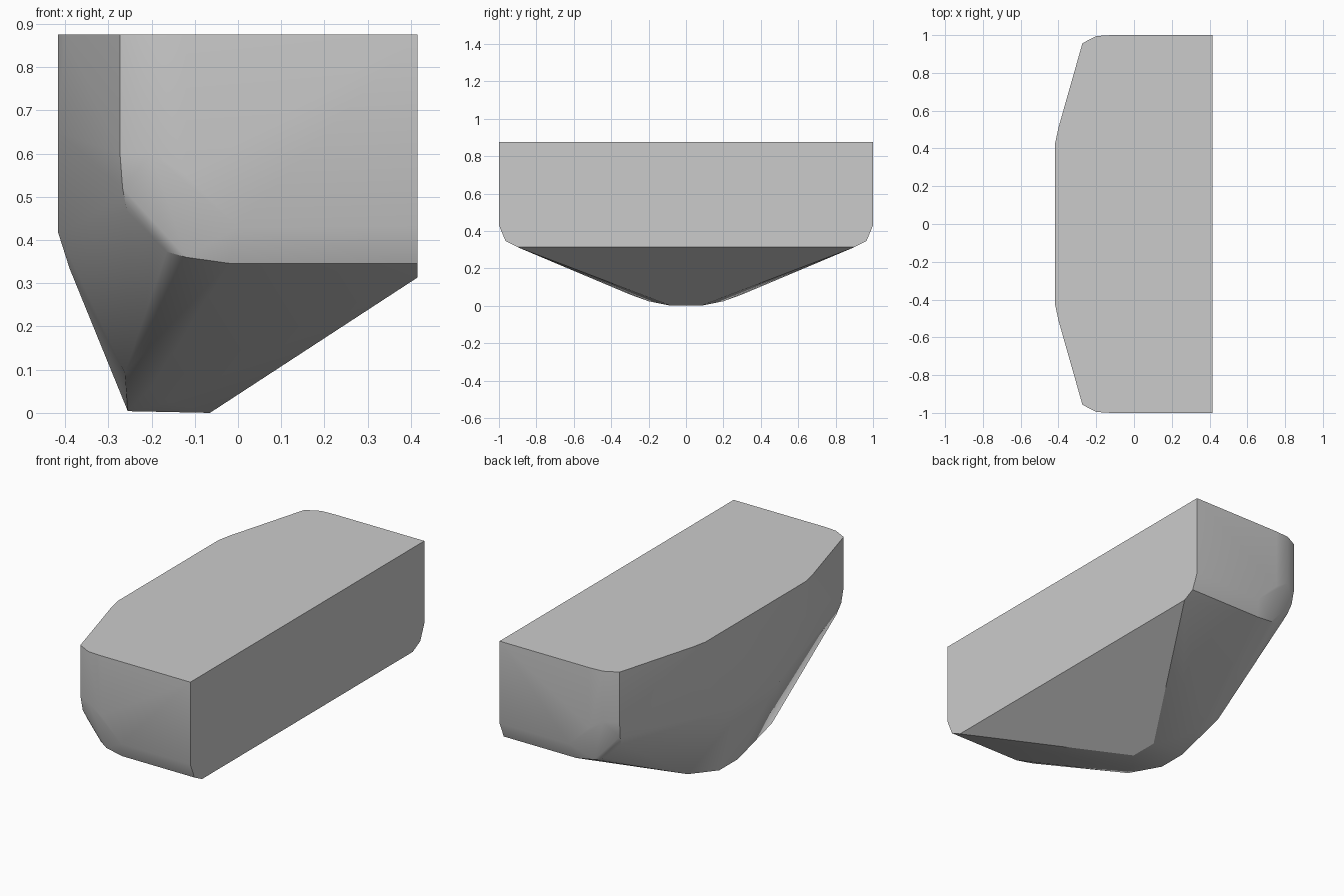
import bpy
import bmesh
import math

cube = bpy.data.objects.get("Cube")
if cube:
    bpy.data.objects.remove(cube, do_unlink=True)

# Single grey material
grey = bpy.data.materials.new("plain_grey")
grey.use_nodes = True
color = (0.6, 0.6, 0.6, 1)
grey.diffuse_color = color
grey.node_tree.nodes["Principled BSDF"].inputs["Base Color"].default_value = color

TOP = 0.875

# Half outline of the flat lid (x, y)
lid = [(0.415, 1), (-0.12, 1), (-0.2, 0.995), (-0.273, 0.957), (-0.4, 0.51), (-0.417, 0.43)]

# Rounded lower end of the block
end_curve = [
    (0.415, 1, 0.43), (0, 1, 0.43), (-0.12, 1, 0.55), (-0.2, 0.995, 0.6),
    (-0.273, 0.957, 0.6), (-0.267, 0.945, 0.52), (-0.257, 0.92, 0.467),
    (-0.165, 0.935, 0.373), (-0.12, 0.955, 0.36), (-0.02, 0.965, 0.346),
    (0.415, 0.965, 0.346), (0.415, 0.9, 0.313),
]

# Curved side wall and keel
side_curve = [(-0.417, 0.43, 0.65), (-0.417, 0.2, 0.42), (-0.39, 0.15, 0.335)]
keel = [
    (-0.065, 0.08, 0), (-0.255, 0.08, 0.004), (-0.16, 0.2, 0.024),
    (-0.2, 0.3, 0.06), (-0.262, 0.36, 0.092),
]

# Convex shell, mirrored front to back
bm = bmesh.new()
half = [(x, y, TOP) for x, y in lid] + end_curve + side_curve + keel
for x, y, z in half:
    for side in (-1, 1):
        bm.verts.new((x, side * y, z))
hull = bmesh.ops.convex_hull(bm, input=bm.verts[:])
loose = set(hull["geom_interior"] + hull["geom_unused"])
bmesh.ops.delete(bm, geom=[g for g in loose if isinstance(g, bmesh.types.BMVert)], context="VERTS")
bmesh.ops.dissolve_limit(bm, angle_limit=math.radians(0.5), verts=bm.verts[:], edges=bm.edges[:])
bmesh.ops.recalc_face_normals(bm, faces=bm.faces[:])

mesh = bpy.data.meshes.new("convex_block")
bm.to_mesh(mesh)
bm.free()
mesh.materials.append(grey)
block = bpy.data.objects.new("convex_block", mesh)
bpy.context.collection.objects.link(block)

# Soft shading with crisp main edges
bpy.ops.object.select_all(action="DESELECT")
block.select_set(True)
bpy.context.view_layer.objects.active = block
bpy.ops.object.shade_smooth_by_angle(angle=math.radians(30))
